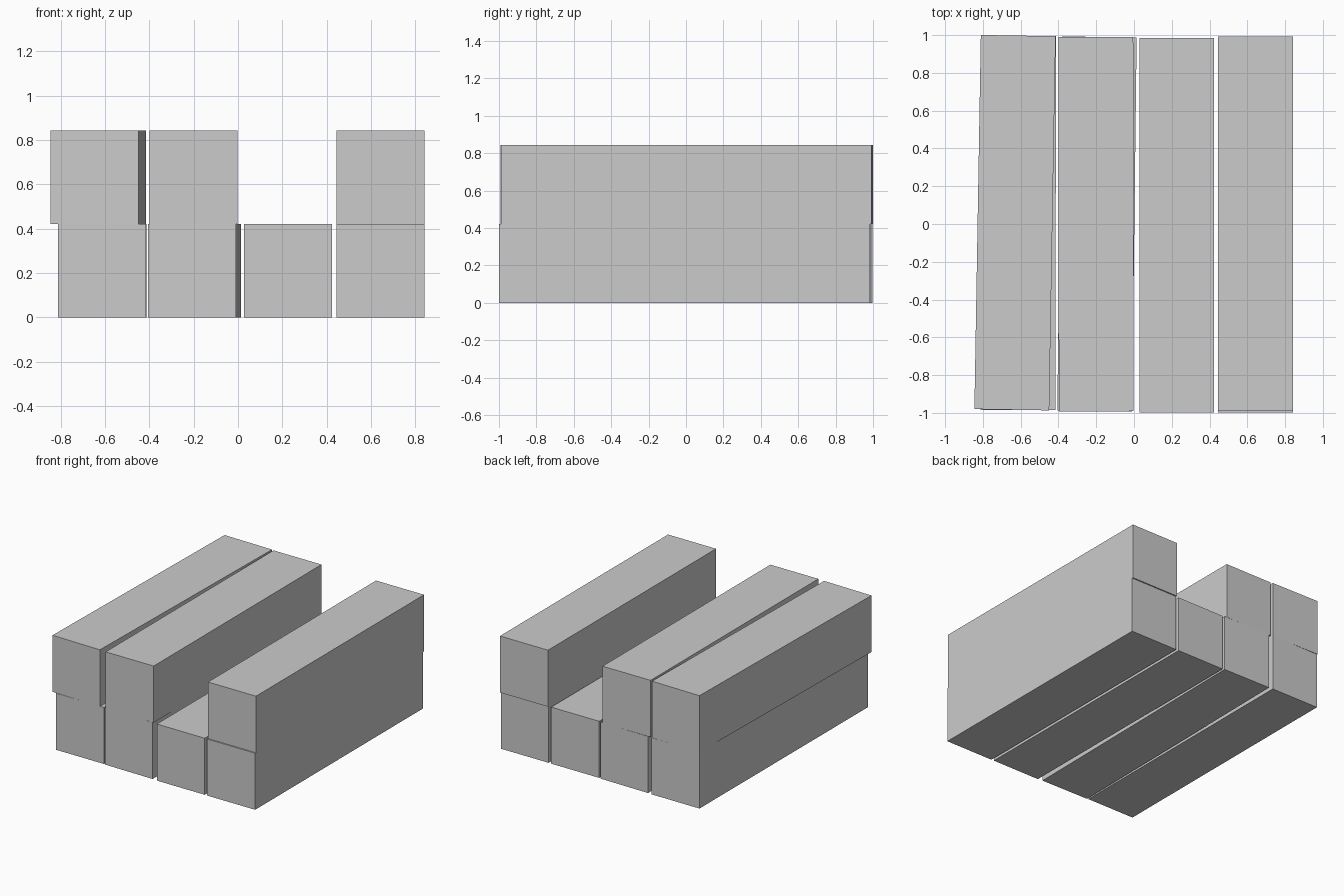
import bpy
import math

cube = bpy.data.objects.get("Cube")
if cube:
    bpy.data.objects.remove(cube, do_unlink=True)

# Single plain grey
grey = bpy.data.materials.new("plain_grey")
grey.use_nodes = True
colour = (0.6, 0.6, 0.6, 1)
grey.diffuse_color = colour
grey.node_tree.nodes["Principled BSDF"].inputs["Base Color"].default_value = colour

WIDTH, LENGTH, HEIGHT = 0.396, 1.981, 0.422


def beam(name, x_front, x_back, y_mid, level, length=LENGTH):
    """Square beam running front to back, skewed between two centre positions."""
    bpy.ops.mesh.primitive_cube_add(
        size=1, location=((x_front + x_back) / 2, y_mid, (level + 0.5) * HEIGHT))
    obj = bpy.context.object
    obj.name = name
    obj.scale = (WIDTH, length, HEIGHT)
    obj.rotation_euler.z = math.atan2(x_front - x_back, length)
    obj.data.materials.append(grey)


# Lower layer, from the model's right to its left
beam("lower_beam_right", -0.614, -0.611, 0.006, 0)
beam("lower_beam_inner_right", -0.208, -0.184, 0.0, 0)
beam("lower_beam_inner_left", 0.226, 0.226, -0.007, 0)
beam("lower_beam_left", 0.643, 0.643, -0.008, 0)

# Upper layer, with one place left open
beam("upper_beam_right", -0.647, -0.613, 0.007, 1)
beam("upper_beam_inner_right", -0.2, -0.202, -0.001, 1)
beam("upper_beam_left", 0.643, 0.643, 0.001, 1)
